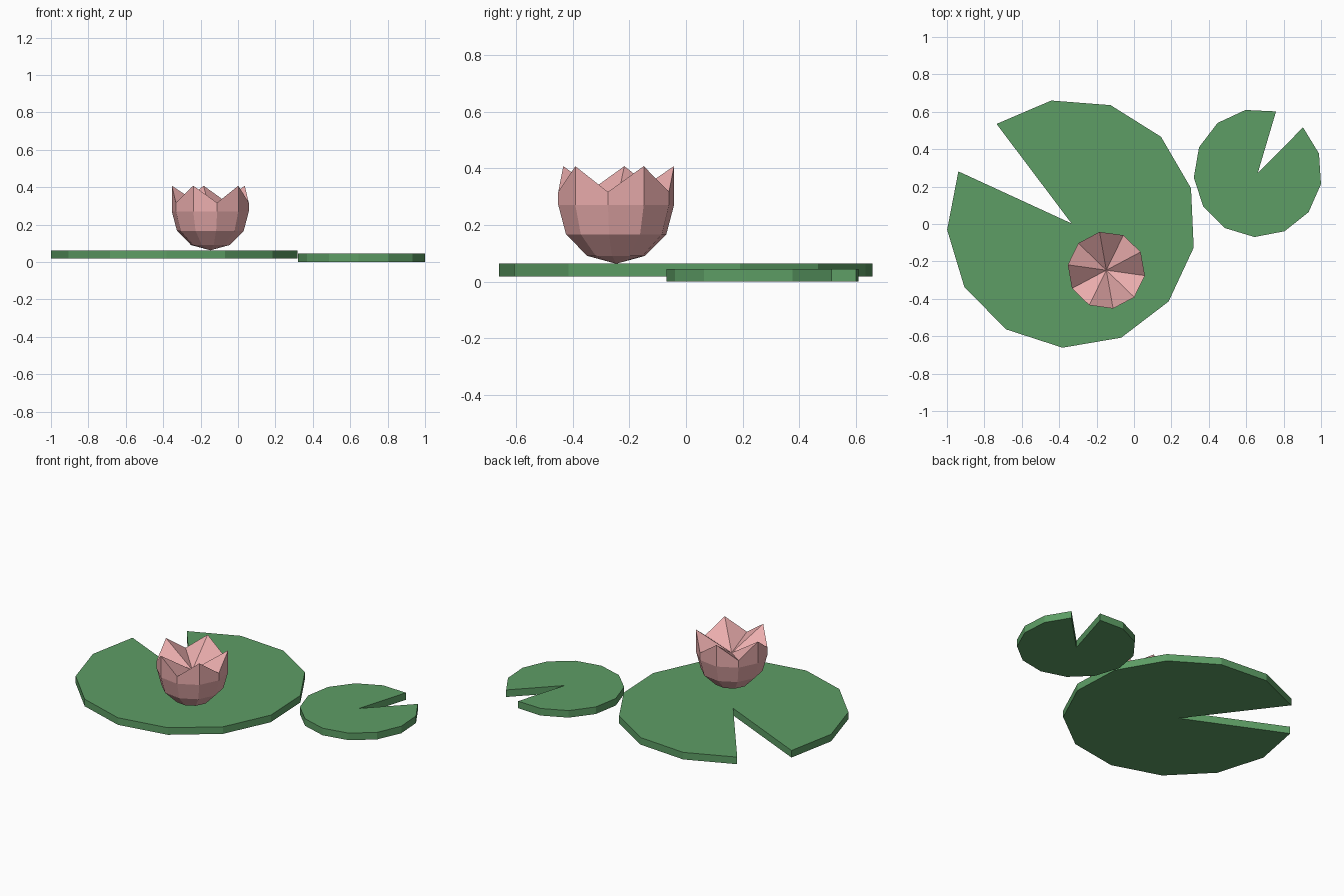
import bpy, bmesh
from math import sin, cos, radians

if "Cube" in bpy.data.objects:
    bpy.data.objects.remove(bpy.data.objects["Cube"])


def material(name, color):
    m = bpy.data.materials.new(name)
    m.diffuse_color = (*color, 1)
    m.use_nodes = True
    m.node_tree.nodes["Principled BSDF"].inputs["Base Color"].default_value = m.diffuse_color
    return m


def finish(bm, name, mat):
    bmesh.ops.recalc_face_normals(bm, faces=bm.faces)
    me = bpy.data.meshes.new(name)
    bm.to_mesh(me)
    bm.free()
    me.materials.append(mat)
    ob = bpy.data.objects.new(name, me)
    bpy.context.collection.objects.link(ob)


def lily_pad(name, x, y, z, r, start, mat, notch=28.3, height=0.045, sides=12):
    """Extruded disc with a wedge cut to its centre, arc starting after the notch."""
    bm = bmesh.new()
    pts = [(x, y)]
    for i in range(sides + 1):
        a = radians(start + (360 - notch) * i / sides)
        pts.append((x + r * cos(a), y + r * sin(a)))
    face = bm.faces.new([bm.verts.new((px, py, z)) for px, py in pts])
    top = bmesh.ops.extrude_face_region(bm, geom=[face], use_keep_orig=True)
    verts = [g for g in top["geom"] if isinstance(g, bmesh.types.BMVert)]
    bmesh.ops.translate(bm, verts=verts, vec=(0, 0, height))
    finish(bm, name, mat)


def lily_flower(name, x, y, z, r, mat, n=10, start=-8):
    """Half-sphere cup, straight zigzag rim, and a fan of facets sinking inside."""
    bm = bmesh.new()
    mid = z + r

    def ring(radius, heights):
        return [bm.verts.new((x + radius * cos(radians(start + 360 * i / n)),
                              y + radius * sin(radians(start + 360 * i / n)),
                              heights[i % 2])) for i in range(n)]

    rings = []
    for lat in (60, 30, 0):
        h = mid - r * sin(radians(lat))
        rings.append(ring(r * cos(radians(lat)), (h, h)))
    rings.append(ring(r, (mid + 0.046, mid + 0.137)))
    bottom = bm.verts.new((x, y, z))
    heart = bm.verts.new((x, y, mid))
    for i in range(n):
        j = (i + 1) % n
        bm.faces.new((bottom, rings[0][j], rings[0][i]))
        for lo, hi in zip(rings, rings[1:]):
            bm.faces.new((lo[i], lo[j], hi[j], hi[i]))
        bm.faces.new((rings[-1][i], rings[-1][j], heart))
    finish(bm, name, mat)


green = material("leaf_green", (0.11, 0.34, 0.13))
pink = material("petal_pink", (0.83, 0.42, 0.42))

# Pads
lily_pad("large_pad", -0.334, 0.003, 0.018, 0.666, 155.3, green)
lily_pad("small_pad", 0.662, 0.273, 0.0, 0.343, 73.5, green)

# Flower
lily_flower("flower", -0.148, -0.247, 0.063, 0.208, pink)
